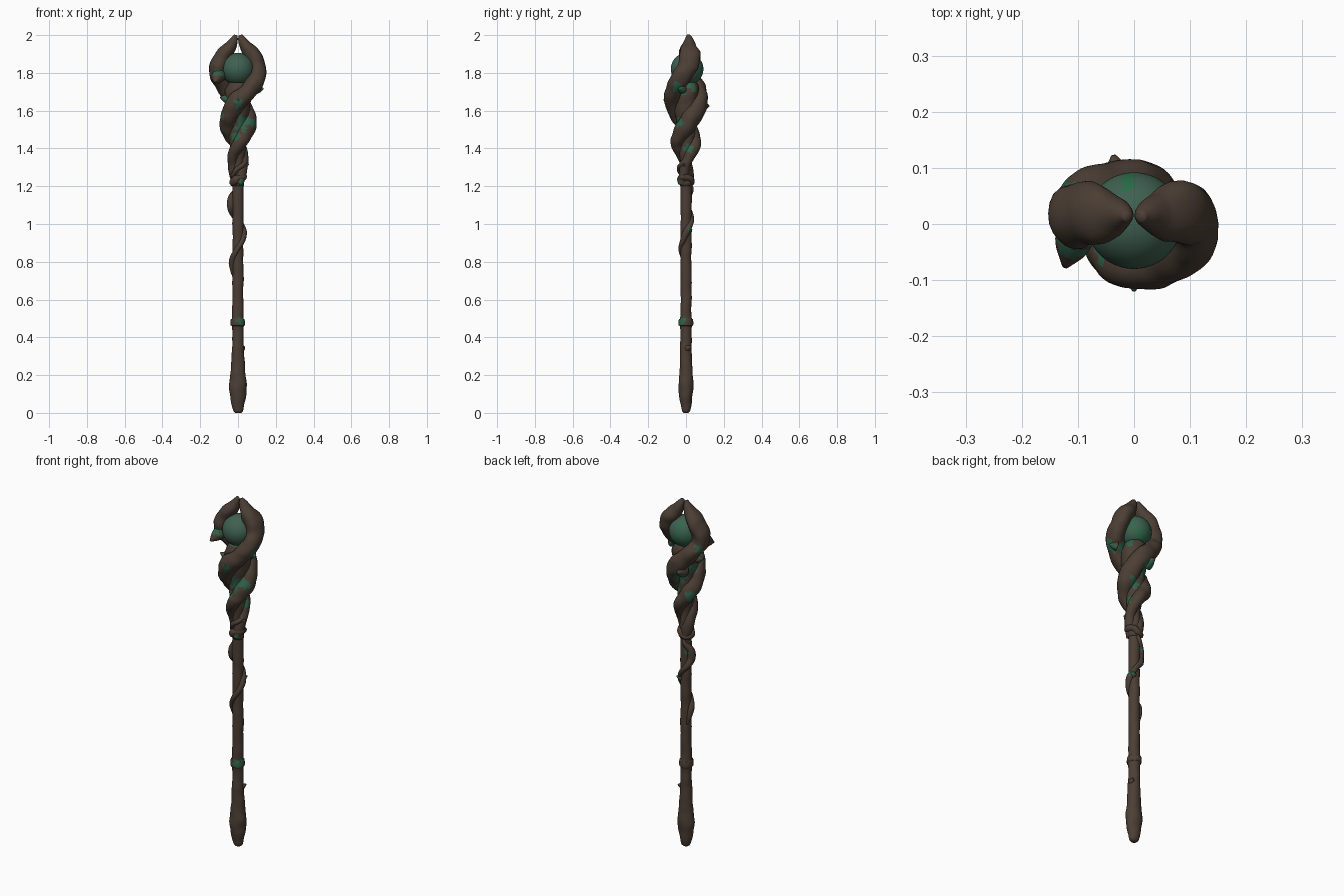
import bpy, bmesh, math
from mathutils import Vector, noise

if "Cube" in bpy.data.objects:
    bpy.data.objects.remove(bpy.data.objects["Cube"])


def material(name, rgb):
    m = bpy.data.materials.new(name)
    m.diffuse_color = (*rgb, 1)
    m.use_nodes = True
    m.node_tree.nodes["Principled BSDF"].inputs["Base Color"].default_value = m.diffuse_color
    return m


BARK = material("brown bark", (0.072, 0.049, 0.035))
MOSS = material("green moss", (0.030, 0.120, 0.068))
GLASS = material("dull green glass", (0.050, 0.118, 0.082))
BRIGHT = material("bright green glass", (0.022, 0.150, 0.065))

# moss patches: direction from the axis (x, y), height, size
PATCHES = [(-.11, -.04, 1.80, .022), (-.08, -.05, 1.66, .024), (0, -.11, 1.64, .022),
           (.03, -.08, 1.53, .034), (-.02, -.08, 1.47, .026), (.02, -.04, 1.22, .018),
           (.13, -.04, 1.72, .030), (.11, .06, 1.73, .026), (.08, -.04, 1.54, .024),
           (.05, .02, 1.40, .024), (-.02, .10, 1.58, .038), (.05, .06, 1.50, .024),
           (-.08, .04, 1.62, .028), (-.06, .05, 1.48, .026), (.035, .02, .97, .014),
           (-.03, .04, 1.13, .014), (.02, -.035, .48, .024), (.02, -.01, .49, .016),
           (-.11, .05, 1.77, .022), (-.05, -.04, 1.57, .018)]


def mossy(p):
    r = p.xy.length
    for x, y, z, size in PATCHES:
        q = Vector((x, y)).normalized() * r
        if (p - Vector((*q, z))).length < size * (1 + .8 * noise.noise(p * 60)):
            return True
    return False


def finish(bm, name, mats, rule=None):
    bmesh.ops.recalc_face_normals(bm, faces=bm.faces)
    for f in bm.faces:
        f.smooth = True
        if rule:
            f.material_index = int(rule(f.calc_center_median()))
    me = bpy.data.meshes.new(name)
    bm.to_mesh(me)
    bm.free()
    for m in mats:
        me.materials.append(m)
    ob = bpy.data.objects.new(name, me)
    bpy.context.collection.objects.link(ob)
    return ob


def spline(pts, steps):
    """Catmull-Rom through points of any dimension."""
    pts = [Vector(p) for p in pts]
    ext = [2 * pts[0] - pts[1]] + pts + [2 * pts[-1] - pts[-2]]
    out = []
    for i in range(len(pts) - 1):
        a, b, c, d = ext[i:i + 4]
        for s in range(steps):
            t = s / steps
            out.append(.5 * (2 * b + (c - a) * t + (2 * a - 5 * b + 4 * c - d) * t * t
                             + (3 * b - a - 3 * c + d) * t ** 3))
    return out + [pts[-1]]


def tube(name, pts, sides=16, steps=8, rough=.12, freq=14, depth=lambda z: 1):
    """Bark-like tube through (x, y, z, radius) points; depth scales it along y."""
    path = spline(pts, steps)
    bm = bmesh.new()
    rings, side = [], Vector((1, 0, 0))
    for i, p in enumerate(path):
        c, r = p.xyz, p.w
        t = (path[min(i + 1, len(path) - 1)].xyz - path[max(i - 1, 0)].xyz).normalized()
        side = (side - t * side.dot(t)).normalized()
        up = t.cross(side)
        ring = []
        for k in range(sides):
            a = 2 * math.pi * k / sides
            d = side * math.cos(a) + up * math.sin(a)
            d = d * (1 + rough * 1.6 * noise.noise((c + d * r) * freq))
            d.y *= depth(c.z)
            ring.append(bm.verts.new(c + d * r))
        rings.append(ring)
    for a, b in zip(rings, rings[1:]):
        for k in range(sides):
            bm.faces.new((a[k], a[(k + 1) % sides], b[(k + 1) % sides], b[k]))
    bm.faces.new(rings[0])
    bm.faces.new(rings[-1])
    return finish(bm, name, [BARK, MOSS], mossy)


def coil(pts):
    """(angle in degrees, distance from axis, z, tube radius) to path points."""
    return [(d * math.cos(math.radians(a)), d * math.sin(math.radians(a)), z, r) for a, d, z, r in pts]


# shaft with swollen foot and knot ring
tube("shaft", [(0, 0, z, r) for z, r in [
    (0, .016), (.012, .026), (.05, .035), (.11, .044), (.16, .045), (.21, .040), (.28, .034),
    (.36, .031), (.45, .030), (.465, .037), (.495, .037), (.51, .030), (.65, .029), (.8, .029),
    (.95, .029), (1.1, .029), (1.25, .031)]], sides=24, rough=.07, freq=18,
    depth=lambda z: .86 if z < .2 else min(1, .86 + (z - .2)))

# core inside the twisted head
tube("head_core", [(0, 0, z, r) for z, r in [
    (1.2, .030), (1.35, .034), (1.5, .048), (1.62, .064), (1.70, .070), (1.75, .055)]])

# two strands twisting up into flattened prongs that meet over the orb
TWIST = [(-345, .020, 1.21, .022), (-300, .022, 1.27, .027), (-270, .026, 1.32, .028),
         (-225, .034, 1.37, .031), (-180, .042, 1.42, .035), (-135, .047, 1.47, .041),
         (-90, .049, 1.52, .045), (-45, .060, 1.585, .048), (0, .069, 1.65, .048),
         (45, .088, 1.715, .045), (75, .106, 1.77, .044)]
for name, turn, s in (("right_strand", -90, 1), ("left_strand", 90, -1)):
    path = coil([(a + turn, d, z, r) for a, d, z, r in TWIST])
    path += [(s * .106, .013, 1.83, .045), (s * .078, .018, 1.895, .045),
             (s * .041, .017, 1.943, .033), (s * .021, .015, 1.978, .020), (s * .012, .013, 2.0, .009)]
    tube(name, path, sides=20, steps=9, rough=.13, freq=16,
         depth=lambda z: 1 + .22 * max(0, min(1, (z - 1.70) / .1, (2 - z) / .08)))

# crooked collar where the head meets the shaft
tube("collar", coil([(a, .028, 1.235 + .018 * math.cos(math.radians(a * .9 + 40)), .019)
                     for a in range(-20, 361, 38)]), sides=10, steps=4, rough=.25, freq=30)

# thin root above the collar
tube("collar_root", coil([(200, .030, 1.25, .012), (260, .036, 1.29, .014), (330, .038, 1.32, .014),
                          (400, .036, 1.36, .012), (450, .034, 1.41, .008)]), sides=8, steps=5)

# vine climbing the shaft
tube("shaft_vine", coil([(140, .024, .71, .006), (165, .029, .76, .014), (190, .031, .81, .018),
                         (260, .027, .865, .014), (320, .028, .91, .015), (365, .029, .96, .018),
                         (430, .028, 1.01, .015), (495, .032, 1.05, .018), (535, .037, 1.09, .021),
                         (530, .034, 1.14, .019), (470, .030, 1.18, .012), (450, .026, 1.21, .006)]),
     sides=12, steps=6)

# glass orb, brighter in patches low at the back
bm = bmesh.new()
bmesh.ops.create_icosphere(bm, subdivisions=5, radius=.086)
for v in bm.verts:
    v.co += Vector((0, .006, 1.82))
finish(bm, "orb", [GLASS, BRIGHT],
       lambda p: noise.noise(p * 45) + (p.y - .05) * 4 - (p.z - 1.82) * 3 > .22)

# thorns and broken twigs: x, y, z, outward angle, length, rise
for i, (x, y, z, a, r, rise) in enumerate([
        (-.108, -.035, 1.775, 250, .044, -.5), (.110, -.025, 1.715, -20, .026, .1),
        (-.03, .085, 1.62, 100, .038, .2), (0, -.10, 1.655, 270, .020, .2),
        (-.072, -.02, 1.665, 190, .024, .3), (.024, .012, .345, 60, .018, .35),
        (-.03, 0, .11, 190, .014, .35), (.025, .02, .97, 30, .018, .35),
        (.04, -.01, 1.31, -10, .018, .35)]):
    out = Vector((math.cos(math.radians(a)), math.sin(math.radians(a)), rise))
    p = Vector((x, y, z))
    tube(f"thorn_{i + 1}", [(*(p + out * r * t), r * w) for t, w in ((-.5, .95), (.2, .7), (1, .12))],
         sides=10, steps=4)
